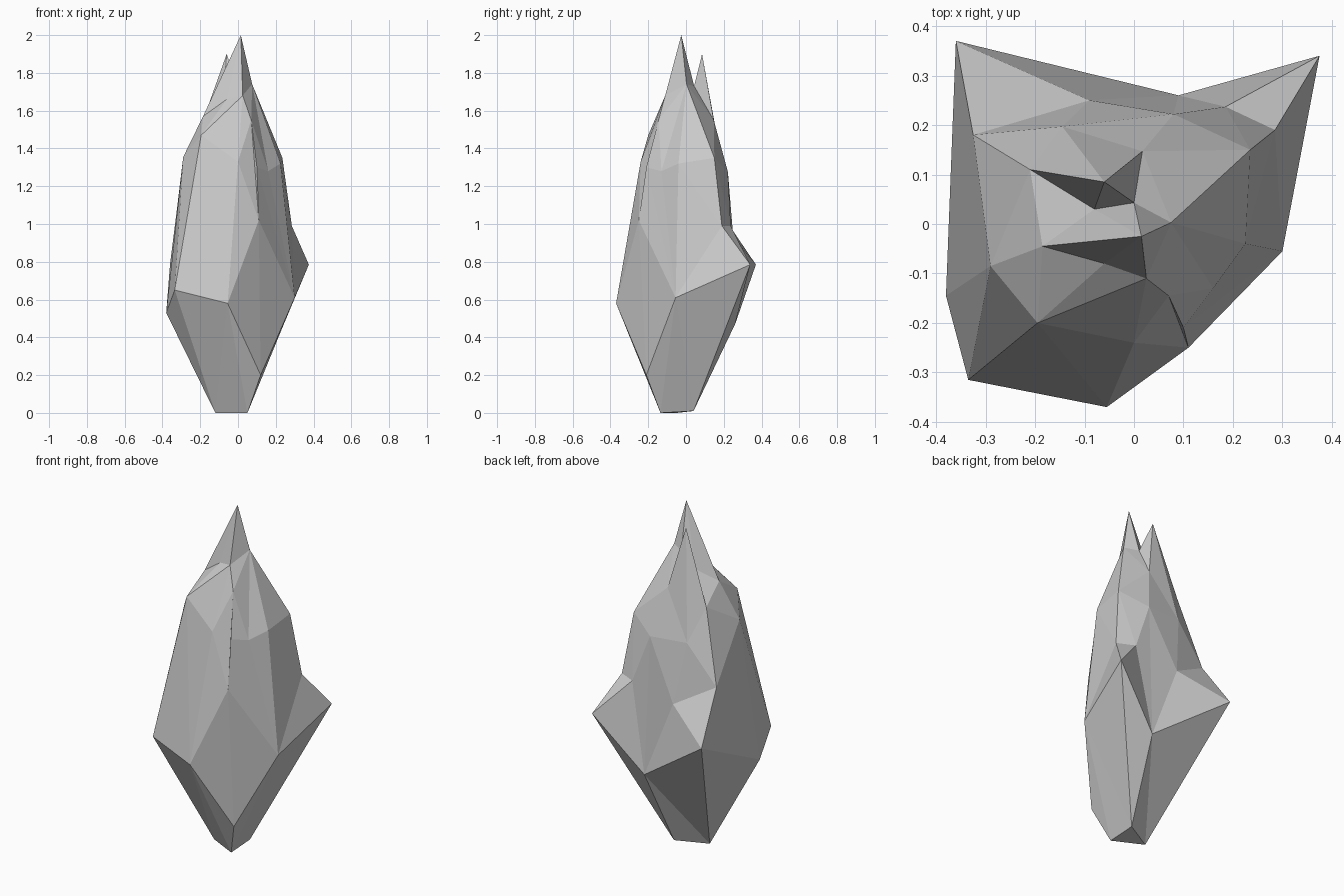
import bpy, bmesh

if "Cube" in bpy.data.objects:
    bpy.data.objects.remove(bpy.data.objects["Cube"])

bm = bmesh.new()


def ring(*points):
    return [bm.verts.new(p) for p in points]


def stitch(low, up, steps):
    """Zip two closed rings with triangles; each step advances L(ower) or U(pper)."""
    i = j = 0
    for s in steps:
        a, b = low[i % len(low)], up[j % len(up)]
        if s == "L":
            i += 1
            c = low[i % len(low)]
        else:
            j += 1
            c = up[j % len(up)]
        bm.faces.new((a, c, b))


def fan(tip, loop):
    for a, b in zip(loop, loop[1:] + loop[:1]):
        bm.faces.new((tip, a, b))


# Narrow foot
foot = ring((-.12, -.05, 0), (.05, -.135, 0), (.05, .04, .01))
bm.faces.new(foot)

# Widest belt, counter-clockwise from front left
belt = ring((-.335, -.315, .65), (-.055, -.37, .58), (.12, -.21, .2),
            (.30, -.055, .61), (.375, .34, .785), (.09, .26, .47),
            (-.36, .37, .785), (-.38, -.145, .53))

# Shoulder facets
shoulder = ring((-.195, -.2, 1.47), (0, -.24, 1.33), (.11, -.25, 1.02),
                (.10, -.21, 1.3), (.16, -.13, 1.28), (.225, -.04, 1.32),
                (.285, .19, .99), (.185, .237, .99), (.08, .222, 1.275),
                (-.09, .25, .93), (-.325, .18, 1.065), (-.29, -.085, 1.355))

# Neck facets below the peaks
neck = ring((-.185, -.045, 1.57), (-.06, -.08, 1.66), (.025, -.11, 1.68),
            (.07, -.145, 1.55), (.075, .003, 1.74), (.235, .15, 1.35),
            (.017, .147, 1.55), (-.145, .197, 1.285), (-.21, .11, 1.48))

stitch(foot, belt, "ULUULUULUUU")
stitch(belt, shoulder, "LUULLUUUULULUULULULU")
stitch(shoulder, neck, "UULULLLULULLLUULLULUL")

# Two peaks with a valley between them
a, b, c, n, d, w, o, l, m = neck
v1, v2 = ring((-.08, .03, 1.64), (0, .043, 1.73))
front_peak, back_peak = ring((.015, -.025, 2), (-.06, .085, 1.9))
fan(front_peak, [v2, v1, a, b, c, d])
fan(back_peak, [v2, o, l, m, v1])
for tri in ((c, n, d), (d, w, o), (v2, d, o), (v1, m, a)):
    bm.faces.new(tri)

bmesh.ops.recalc_face_normals(bm, faces=bm.faces)
mesh = bpy.data.meshes.new("crystal_rock")
bm.to_mesh(mesh)
bm.free()
obj = bpy.data.objects.new("crystal_rock", mesh)
bpy.context.collection.objects.link(obj)
